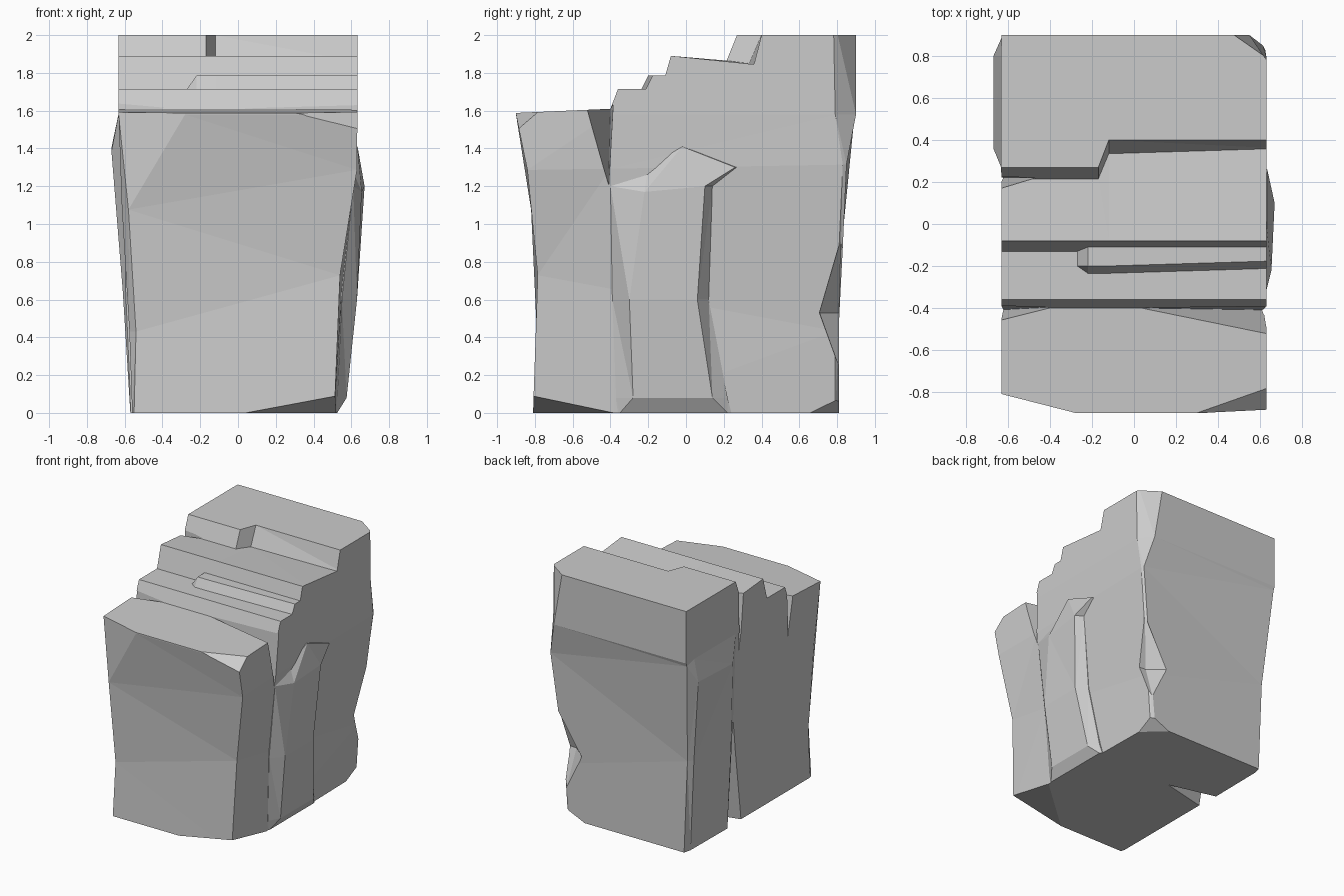
import bpy, bmesh


def finish(name, bm):
    bmesh.ops.recalc_face_normals(bm, faces=bm.faces)
    mesh = bpy.data.meshes.new(name)
    bm.to_mesh(mesh)
    bm.free()
    ob = bpy.data.objects.new(name, mesh)
    bpy.context.collection.objects.link(ob)
    return ob


def loft(name, sections):
    bm = bmesh.new()
    rows = [[bm.verts.new(p) for p in s] for s in sections]
    n = len(rows[0])
    for a, b in zip(rows, rows[1:]):
        for i in range(n):
            j = (i + 1) % n
            bm.faces.new((a[i], a[j], b[j], b[i]))
    bm.faces.new(rows[0])
    bm.faces.new(rows[-1])
    bmesh.ops.triangulate(bm, faces=bm.faces)
    return finish(name, bm)


def hull(name, pts):
    bm = bmesh.new()
    for p in pts:
        bm.verts.new(p)
    res = bmesh.ops.convex_hull(bm, input=bm.verts)
    junk = {v for v in res["geom_interior"] if isinstance(v, bmesh.types.BMVert)}
    bmesh.ops.delete(bm, geom=list(junk), context='VERTS')
    return finish(name, bm)


def combine(target, tool, op):
    mod = target.modifiers.new("bool", 'BOOLEAN')
    mod.operation, mod.object, mod.solver = op, tool, 'EXACT'
    bpy.context.view_layer.objects.active = target
    bpy.ops.object.modifier_apply(modifier=mod.name)
    bpy.data.objects.remove(tool)


# Rock body: (height, slope along y, twist, outline from front left round to left side)
# An optional third value lifts or lowers a single point.
top = [(-.632, -.81), (-.28, -.9), (.632, -.9), (.632, -.4), (.632, .79), (.55, .9),
       (-.632, .9), (-.633, .8), (-.633, .27), (-.632, .22)]
crest = top[:4] + [(.632, .78), (.46, .9)] + top[6:]
rings = [
    (0, 0, 0, [(-.56, -.78), (-.55, -.81), (.51, -.81), (.52, -.38), (.5, .79), (.47, .81),
               (-.55, .81), (-.565, .75), (-.57, .29), (-.56, .22)]),
    (.58, 0, .28, [(-.575, -.74), (-.54, -.79), (.54, -.785), (.55, -.39), (.53, .79), (.51, .81),
                   (-.58, .81), (-.61, .77), (-.61, .3), (-.58, .24)]),
    (1.3, .15, .17, [(-.615, -.75), (-.58, -.82), (.63, -.84), (.62, -.4), (.625, .83), (.615, .85),
                     (-.63, .89), (-.67, .8, -.13), (-.67, .36, -.02), (-.62, .26)]),
    (1.58, 0, 0, top), (2.1, 0, 0, crest)]
rock = loft("stepped_rock", [[(x, y, z + s * y - t * x * y / .8 + sum(d)) for x, y, *d in pts]
                             for z, s, t, pts in rings])

# Buttress on the right side: front base, front edge, back edge, back base at each height
levels = [
    (0, [(.515, -.37), (.525, -.35), (.525, .22), (.515, .24)]),
    (.08, [(.525, -.37), (.575, -.28), (.575, .14), (.525, .22)]),
    (.6, [(.55, -.39), (.63, -.3), (.63, .06), (.55, .12)]),
    (1.2, [(.61, -.4), (.655, -.22, -.03), (.67, .1), (.61, .14)]),
    (1.3, [(.6, -.2), (.633, -.02, .11), (.635, .26), (.6, .28)])]
buttress = loft("buttress", [[(x, y, z + sum(d)) for x, y, *d in [(.4, p[0][1]), *p, (.4, p[-1][1])]]
                             for z, p in levels])
combine(rock, buttress, 'UNION')

# Terraced top: side profile whose low step and high step shift along x
low = [[(-.235, 1.715), (-.2, 1.715), (-.13, 1.715)],
       [(-.235, 1.715), (-.2, 1.785), (-.11, 1.785)],
       [(-.21, 1.715), (-.175, 1.785), (-.11, 1.785)]]
high = [[(.215, 1.865), (.27, 2)], [(.335, 1.85), (.4, 2)], [(.36, 1.845), (.4, 2)]]


def profile(x, a, b):
    line = [(-1.1, -.2), (-1.1, 1.579), (-.4, 1.61), (-.36, 1.715), *low[a],
            (-.08, 1.89), *high[b], (1.1, 2), (1.1, -.2)]
    return [(x, y, z) for y, z in line]


terrace = loft("terrace_profile", [profile(*s) for s in (
    (-.8, 0, 0), (-.27, 0, 0), (-.22, 1, 0), (-.17, 1, 0), (-.12, 1, 1), (.7, 2, 2))])
combine(rock, terrace, 'INTERSECT')

# Chips and crevices, the notch in the rear right edge, and the cleft under the left side
chips = [
    [(.03, -.81, -.002), (.515, -.813, .09), (.525, -.37, -.002), (.65, -.95, -.15)],
    [(.3, -.9, 1.588), (.635, -.89, 1.5), (.635, -.78, 1.595), (.75, -1, 1.75)],
    [(.51, .64, -.005), (.505, .82, .08), (.32, .815, -.005), (.68, .95, -.12)],
    [(.58, .82, .92), (.5, .82, .22), (.48, .71, .53), (.36, .81, .53), (.64, .7, .53), (.6, .95, .55)],
    [(.03, -.4, 1.612), (.66, -.535, 1.63), (.66, -.41, 1.17), (.66, -.385, 1.63), (.55, -.45, 1.605)],
    [(-.38, -.395, 1.615), (-.66, -.47, 1.64), (-.66, -.41, 1.25), (-.66, -.385, 1.64)],
    [(-.47, .218, 1.88), (-.66, .16, 1.89), (-.66, .23, 1.89), (-.66, .22, 1.3)],
    [(-.17, .185, -.03), (-.75, .33, -.03), (-.75, .05, -.03), (-.55, .25, .85), (-.75, .28, .85), (-.75, .22, .85)]]
for pts in chips:
    combine(rock, hull("chip_cutter", pts), 'DIFFERENCE')
